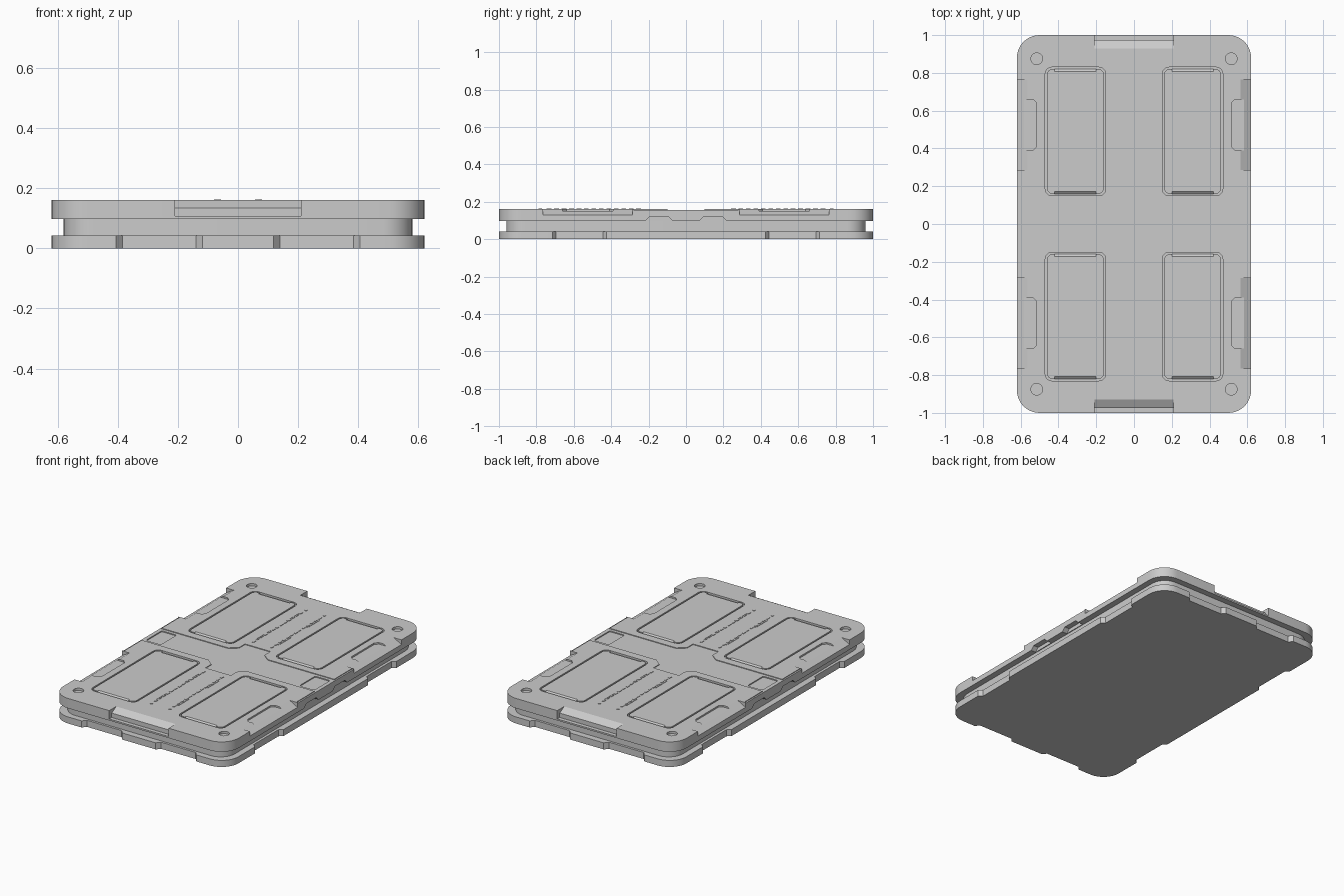
import bpy, bmesh, math
from mathutils import Vector

if "Cube" in bpy.data.objects:
    bpy.data.objects.remove(bpy.data.objects["Cube"])

SIGNS = [(1, 1), (-1, 1), (-1, -1), (1, -1)]
TOP = 0.16


def prism(bm, pts, a, b, axis='z', flip=(1, 1)):
    """Extrude a closed 2D profile from a to b along an axis, optionally mirrored in x / y."""
    place = {'z': lambda p, t: (p[0], p[1], t),      # profile in xy
             'x': lambda p, t: (t, p[0], p[1]),      # profile in yz
             'y': lambda p, t: (p[0], t, p[1])}[axis]  # profile in xz
    rings = []
    for t in (a, b):
        co = [Vector(place(p, t)) for p in pts]
        rings.append([bm.verts.new((c.x * flip[0], c.y * flip[1], c.z)) for c in co])
    lo, hi = rings
    n = len(pts)
    bm.faces.new(lo)
    bm.faces.new(hi)
    for i in range(n):
        bm.faces.new((lo[i], lo[(i + 1) % n], hi[(i + 1) % n], hi[i]))


def rounded(x0, x1, y0, y1, r, seg=10):
    """Rounded rectangle outline."""
    pts = []
    for k, (cx, cy) in enumerate([(x1 - r, y1 - r), (x0 + r, y1 - r), (x0 + r, y0 + r), (x1 - r, y0 + r)]):
        for i in range(seg + 1):
            a = math.pi / 2 * (k + i / seg)
            pts.append((cx + r * math.cos(a), cy + r * math.sin(a)))
    return pts


def circle(cx, cy, r, n=24):
    return [(cx + r * math.cos(2 * math.pi * i / n), cy + r * math.sin(2 * math.pi * i / n)) for i in range(n)]


def make(name, bm):
    bmesh.ops.recalc_face_normals(bm, faces=bm.faces[:])
    me = bpy.data.meshes.new(name)
    bm.to_mesh(me)
    bm.free()
    ob = bpy.data.objects.new(name, me)
    bpy.context.collection.objects.link(ob)
    return ob


def cut(ob, bm):
    """Boolean-subtract a bmesh, apply, and drop the cutter."""
    cutter = make("cutter", bm)
    cutter.hide_render = True
    mod = ob.modifiers.new("cut", 'BOOLEAN')
    mod.operation, mod.solver, mod.object = 'DIFFERENCE', 'EXACT', cutter
    bpy.context.view_layer.objects.active = ob
    bpy.ops.object.modifier_apply(modifier=mod.name)
    bpy.data.objects.remove(cutter)


def slab(name, hx, hy, z0, z1, r):
    bm = bmesh.new()
    prism(bm, rounded(-hx, hx, -hy, hy, r), z0, z1)
    return make(name, bm)


# Three stacked layers
bottom = slab("bottom_plate", 0.62, 1.0, 0.0, 0.042, 0.12)
middle = slab("middle_layer", 0.58, 0.96, 0.04, 0.1, 0.10)
plate = slab("top_plate", 0.62, 1.0, 0.097, TOP, 0.12)

# Bottom plate: shallow edge recesses between the tabs
bm = bmesh.new()
for f in SIGNS:
    prism(bm, [(0.110, 1.01), (0.140, 0.975), (0.384, 0.975), (0.415, 1.01)], -0.01, 0.06, 'z', f)
    prism(bm, [(0.63, 0.418), (0.597, 0.445), (0.597, 0.695), (0.63, 0.722)], -0.01, 0.06, 'z', f)
cut(bottom, bm)

# Top plate: sloped ledges front and back, sloped side recesses, underside notches, corner holes
bm = bmesh.new()
for s in (1, -1):
    prism(bm, [(0.925, 0.1628), (0.975, 0.135), (0.975, 0.107), (1.02, 0.107), (1.02, 0.18), (0.925, 0.18)],
          -0.21, 0.21, 'x', (1, s))
for f in SIGNS:
    prism(bm, [(0.5558, 0.165), (0.63, 0.1245), (0.63, 0.18), (0.5558, 0.18)], 0.285, 0.765, 'y', f)
    prism(bm, [(0.065, 0.09), (0.095, 0.12), (0.195, 0.12), (0.225, 0.09)], 0.585, 0.64, 'x', f)
    prism(bm, circle(0.515, 0.875, 0.031), 0.145, 0.18, 'z', f)
    prism(bm, rounded(0.15, 0.47, 0.15, 0.83, 0.035, 5), 0.148, 0.18, 'z', f)
cut(plate, bm)

# Finger pockets beside the side recesses, and the shallow central cross
bm = bmesh.new()
for f in SIGNS:
    prism(bm, [(0.63, 0.39), (0.535, 0.39), (0.515, 0.41), (0.515, 0.64), (0.535, 0.66), (0.63, 0.66)],
          0.150, 0.18, 'z', f)
quarter = [(0.64, 0.28), (0.61, 0.28), (0.61, 0.10), (0.14, 0.10), (0.09, 0.14), (0.09, 0.20)]
cross = []
for i, (sx, sy) in enumerate(SIGNS):
    q = quarter if i % 2 == 0 else quarter[::-1]
    cross += [(x * sx, y * sy) for x, y in q]
prism(bm, cross, 0.1555, 0.18)
cut(plate, bm)

# Small pads' sockets at the ends of the cross
bm = bmesh.new()
for s in (1, -1):
    prism(bm, rounded(0.49, 0.595, -0.08, 0.08, 0.012, 3), 0.149, 0.18, 'z', (s, 1))
cut(plate, bm)

# Four inset panels with sloped grips at each end
bm, grips = bmesh.new(), bmesh.new()
for f in SIGNS:
    prism(bm, rounded(0.16, 0.46, 0.16, 0.82, 0.028, 5), 0.145, TOP, 'z', f)
    for y, d in ((0.155, 1), (0.825, -1)):
        prism(grips, [(y, 0.145), (y + d * 0.022, 0.1635), (y, 0.1635)], 0.20, 0.42, 'x', f)
panels = make("inset_panels", bm)
cut(panels, grips)

# Thin raised detail strips between the panels
bm = bmesh.new()
for f in SIGNS:
    prism(bm, circle(0.065, 0.78, 0.009, 8), 0.158, 0.163, 'z', f)
    for i in range(13):
        y, w = 0.24 + i * 0.04, 0.008 if i % 3 else 0.012
        prism(bm, rounded(0.065 - w / 2, 0.065 + w / 2, y, y + 0.026, 0.002, 2), 0.158, 0.163, 'z', f)
    for y0, y1 in ((0.295, 0.43), (0.59, 0.72)):
        prism(bm, [(0.072, y0), (0.08, y0 + 0.012), (0.08, y1 - 0.012), (0.072, y1)], 0.158, 0.162, 'z', f)
strips = make("detail_strips", bm)

for ob in (bottom, middle, plate, panels):
    bpy.ops.object.select_all(action='DESELECT')
    ob.select_set(True)
    bpy.context.view_layer.objects.active = ob
    bpy.ops.object.shade_smooth_by_angle(angle=math.radians(15))
